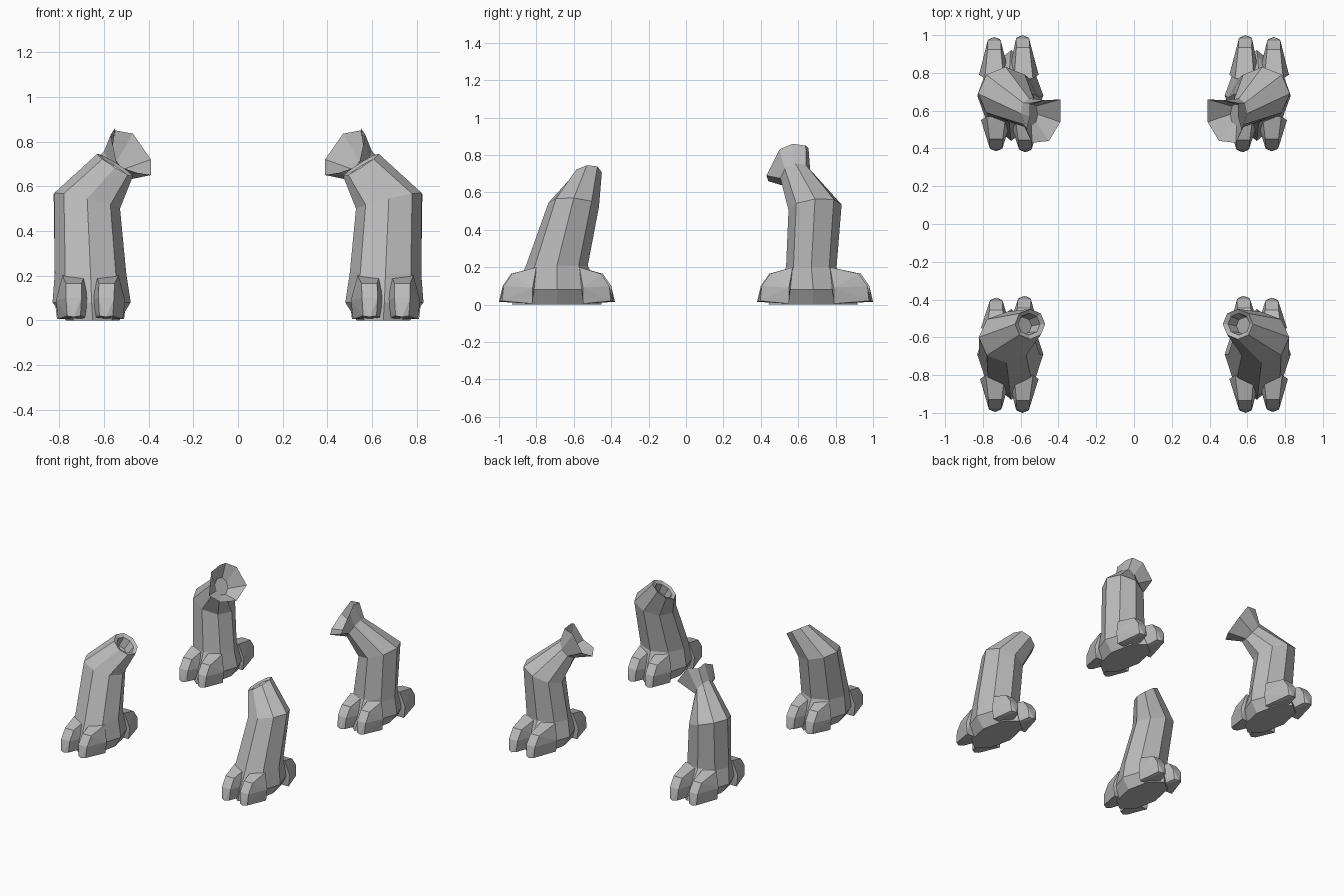
import bpy, bmesh, math
from mathutils import Vector

if "Cube" in bpy.data.objects:
    bpy.data.objects.remove(bpy.data.objects["Cube"])

SIDES = 8

stone = bpy.data.materials.new("plain_grey")
stone.diffuse_color = (0.5, 0.5, 0.5, 1)
stone.use_nodes = True
stone.node_tree.nodes["Principled BSDF"].inputs["Base Color"].default_value = stone.diffuse_color


def ring(cx, cy, cz, rx, ry, ax=0.0, ay=0.0):
    """Tilted ellipse: ax and ay raise the +x and +y ends."""
    pts = []
    for i in range(SIDES):
        a = 2 * math.pi * i / SIDES
        c, s = math.cos(a), math.sin(a)
        pts.append(Vector((cx + rx * c, cy + ry * s, cz + ax * c + ay * s)))
    return pts


def shrink(pts, f, shift=(0, 0, 0)):
    mid = sum(pts, Vector()) / len(pts)
    return [mid + (p - mid) * f + Vector(shift) for p in pts]


def loft(bm, rings):
    """Skin the rings and cap both ends."""
    loops = [[bm.verts.new(p) for p in r] for r in rings]
    for a, b in zip(loops, loops[1:]):
        for i in range(SIDES):
            j = (i + 1) % SIDES
            bm.faces.new((a[i], a[j], b[j], b[i]))
    bm.faces.new(loops[0][::-1])
    bm.faces.new(loops[-1])


def toe(bm, x, root, tip, lean):
    """Wedge-shaped toe running along y from root to tip."""
    d = 1 if tip > root else -1
    pts = [(x, tip, 0.015)]
    for s in (-1, 1):
        pts += [(x + lean + s * 0.07, root, 0.005),
                (x + lean + s * 0.08, root, 0.09),
                (x + lean + s * 0.05, root - d * 0.02, 0.20),
                (x + lean * 0.5 + s * 0.035, tip - d * 0.065, 0.165),
                (x + s * 0.035, tip - d * 0.02, 0.10),
                (x + s * 0.03, tip - d * 0.012, 0.02)]
    verts = [bm.verts.new(p) for p in pts]
    res = bmesh.ops.convex_hull(bm, input=verts)
    loose = [v for v in verts if v.is_valid and not v.link_faces]
    bmesh.ops.delete(bm, geom=loose, context='VERTS')


def make_leg(name, side, rings, toes):
    bm = bmesh.new()
    loft(bm, rings)
    for t in toes:
        toe(bm, *t)
    for v in bm.verts:
        v.co.x *= side
    bmesh.ops.recalc_face_normals(bm, faces=bm.faces)
    me = bpy.data.meshes.new(name)
    bm.to_mesh(me)
    bm.free()
    me.materials.append(stone)
    bpy.context.collection.objects.link(bpy.data.objects.new(name, me))


# Front leg: foot, shaft leaning back, open end tilted inward
front_rim = ring(-0.55, -0.53, 0.695, 0.08, 0.08, -0.05, 0.012)
front_rings = [
    ring(-0.65, -0.69, 0.0, 0.12, 0.24),
    ring(-0.655, -0.69, 0.08, 0.175, 0.22),
    ring(-0.66, -0.69, 0.21, 0.16, 0.165),
    ring(-0.675, -0.60, 0.535, 0.147, 0.135, -0.035, -0.01),
    front_rim,
    shrink(front_rim, 0.72, (-0.005, 0, -0.01)),
    shrink(front_rim, 0.6, (-0.04, -0.01, -0.07)),
]
front_toes = [(-0.735, -0.82, -0.995, 0.0), (-0.59, -0.82, -1.0, 0.005),
              (-0.73, -0.55, -0.39, 0.0), (-0.58, -0.55, -0.38, -0.005)]

# Rear leg: foot, shaft, narrow neck and flared funnel end
neck = ring(-0.555, 0.585, 0.69, 0.045, 0.08, -0.065, 0.015)
funnel = [Vector(p) for p in (
    (-0.39, 0.54, 0.65), (-0.39, 0.66, 0.72), (-0.47, 0.655, 0.835),
    (-0.55, 0.64, 0.85), (-0.55, 0.57, 0.86), (-0.57, 0.50, 0.83),
    (-0.54, 0.43, 0.69), (-0.45, 0.44, 0.66))]
rear_rings = [
    ring(-0.65, 0.68, 0.0, 0.12, 0.24),
    ring(-0.655, 0.68, 0.08, 0.175, 0.20),
    ring(-0.66, 0.67, 0.20, 0.16, 0.135),
    ring(-0.68, 0.69, 0.52, 0.145, 0.142, -0.045, 0.015),
    neck,
    funnel,
    shrink(neck, 0.75, (0.012, -0.004, 0.01)),
]
rear_toes = [(-0.74, 0.79, 0.99, 0.0), (-0.59, 0.79, 1.0, 0.005),
             (-0.73, 0.55, 0.385, 0.0), (-0.575, 0.55, 0.38, -0.005)]

for label, side in (("left", 1), ("right", -1)):
    make_leg("front_leg_" + label, side, front_rings, front_toes)
    make_leg("rear_leg_" + label, side, rear_rings, rear_toes)
